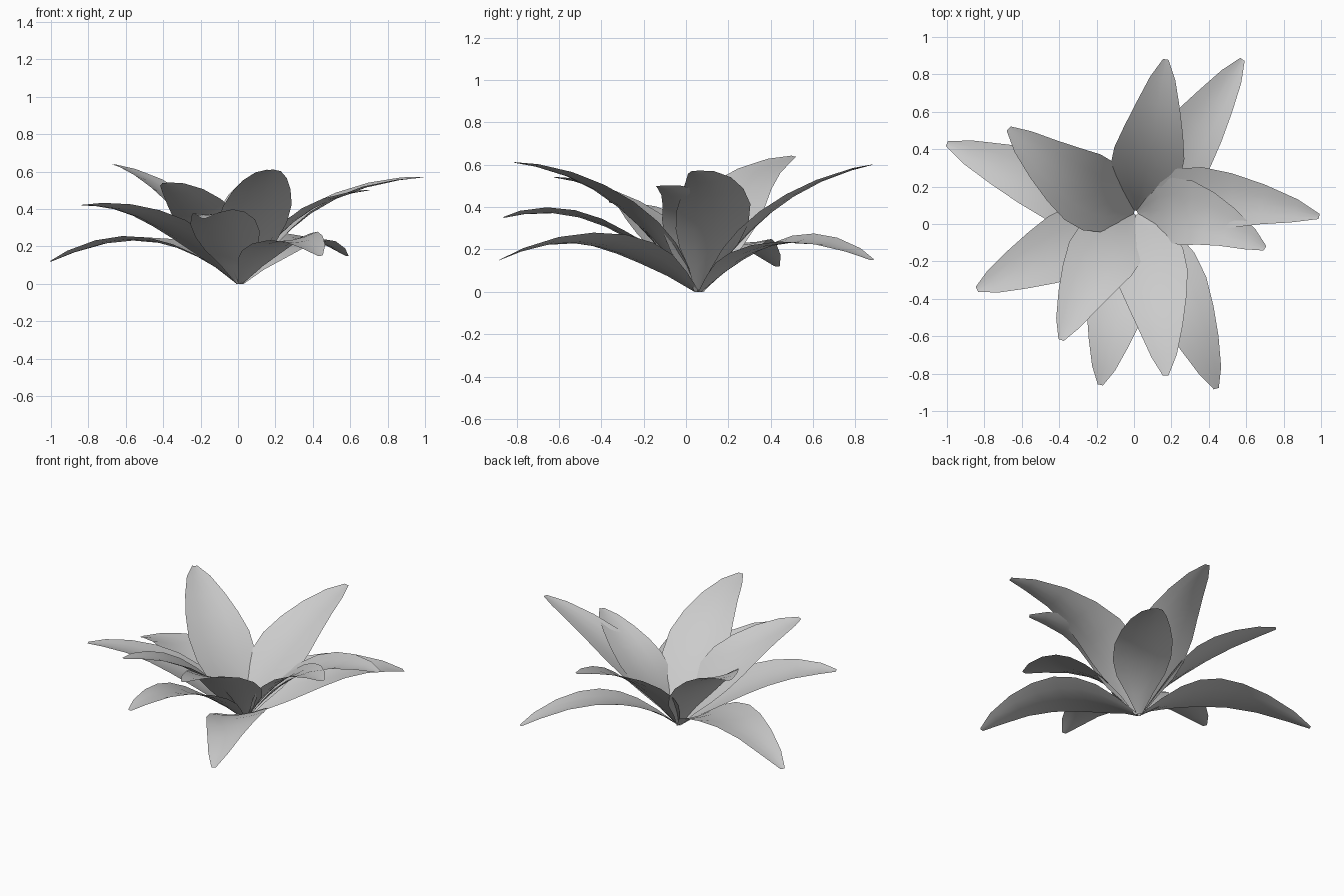
import bpy
from mathutils import Vector

cube = bpy.data.objects.get("Cube")
if cube:
    bpy.data.objects.remove(cube, do_unlink=True)

grey = bpy.data.materials.new("pale_grey")
grey.use_nodes = True
grey.diffuse_color = (0.6, 0.6, 0.6, 1)
grey.node_tree.nodes["Principled BSDF"].inputs["Base Color"].default_value = (0.6, 0.6, 0.6, 1)

CENTRE = Vector((0.01, 0.06, 0))
# (position along the leaf, share of the full half width)
OUTLINE = [(0, 0.1), (0.11, 0.46), (0.22, 0.83), (0.33, 1.0), (0.46, 1.0),
           (0.6, 0.84), (0.75, 0.62), (0.9, 0.36), (1, 0.08)]
ACROSS = [-1, -0.5, 0, 0.5, 1]


def leaf(name, mid, tip, width, roll=0.1, cup=0.025):
    """Arched blade from the crown through mid to tip, cupped and rolled."""
    mid, tip = Vector(mid), Vector(tip)
    out = Vector((tip.x, tip.y, 0)) - CENTRE
    start = CENTRE + out.normalized() * 0.01
    bend = mid * 2 - (start + tip) / 2
    verts, faces = [], []
    for t, share in OUTLINE:
        point = start * (1 - t) ** 2 + bend * 2 * t * (1 - t) + tip * t * t
        along = (bend - start) * (1 - t) + (tip - bend) * t
        side = Vector((-along.y, along.x, 0)).normalized()
        normal = along.cross(side).normalized()
        side = (side + normal * roll).normalized()
        for u in ACROSS:
            lift = cup * share * (u * u - 0.4)
            verts.append(point + side * (u * share * width / 2) + normal * lift)
    n = len(ACROSS)
    for r in range(len(OUTLINE) - 1):
        for c in range(n - 1):
            a = r * n + c
            faces.append((a, a + n, a + n + 1, a + 1))
    mesh = bpy.data.meshes.new(name)
    mesh.from_pydata(verts, [], faces)
    mesh.flip_normals()
    mesh.materials.append(grey)
    mesh.shade_smooth()
    obj = bpy.data.objects.new(name, mesh)
    bpy.context.collection.objects.link(obj)


# Low drooping leaves
leaf("low_leaf_right", (-0.46, 0.22, 0.235), (-1.0, 0.43, 0.12), 0.37, 0.02)
leaf("low_leaf_front", (0.25, -0.4, 0.235), (0.44, -0.88, 0.15), 0.35, 0.16)
leaf("low_leaf_back", (0.29, 0.44, 0.235), (0.58, 0.88, 0.15), 0.35, 0.13)

# Middle spreading leaves
leaf("middle_leaf_right", (-0.41, -0.14, 0.33), (-0.84, -0.35, 0.42), 0.37)
leaf("middle_leaf_front", (-0.09, -0.41, 0.33), (-0.18, -0.86, 0.35), 0.35)
leaf("middle_leaf_left", (0.32, 0.05, 0.36), (0.7, -0.13, 0.5), 0.35)

# Upright leaves
leaf("upper_leaf_right", (-0.31, 0.22, 0.43), (-0.67, 0.51, 0.64), 0.4)
leaf("upper_leaf_front_right", (-0.2, -0.22, 0.38), (-0.39, -0.62, 0.54), 0.38)
leaf("upper_leaf_front", (0.11, -0.33, 0.43), (0.17, -0.81, 0.61), 0.38, 0.05)
leaf("upper_leaf_left", (0.42, 0.13, 0.41), (0.99, 0.04, 0.57), 0.35)
leaf("upper_leaf_back", (0.09, 0.42, 0.4), (0.17, 0.88, 0.6), 0.38, 0.05)
